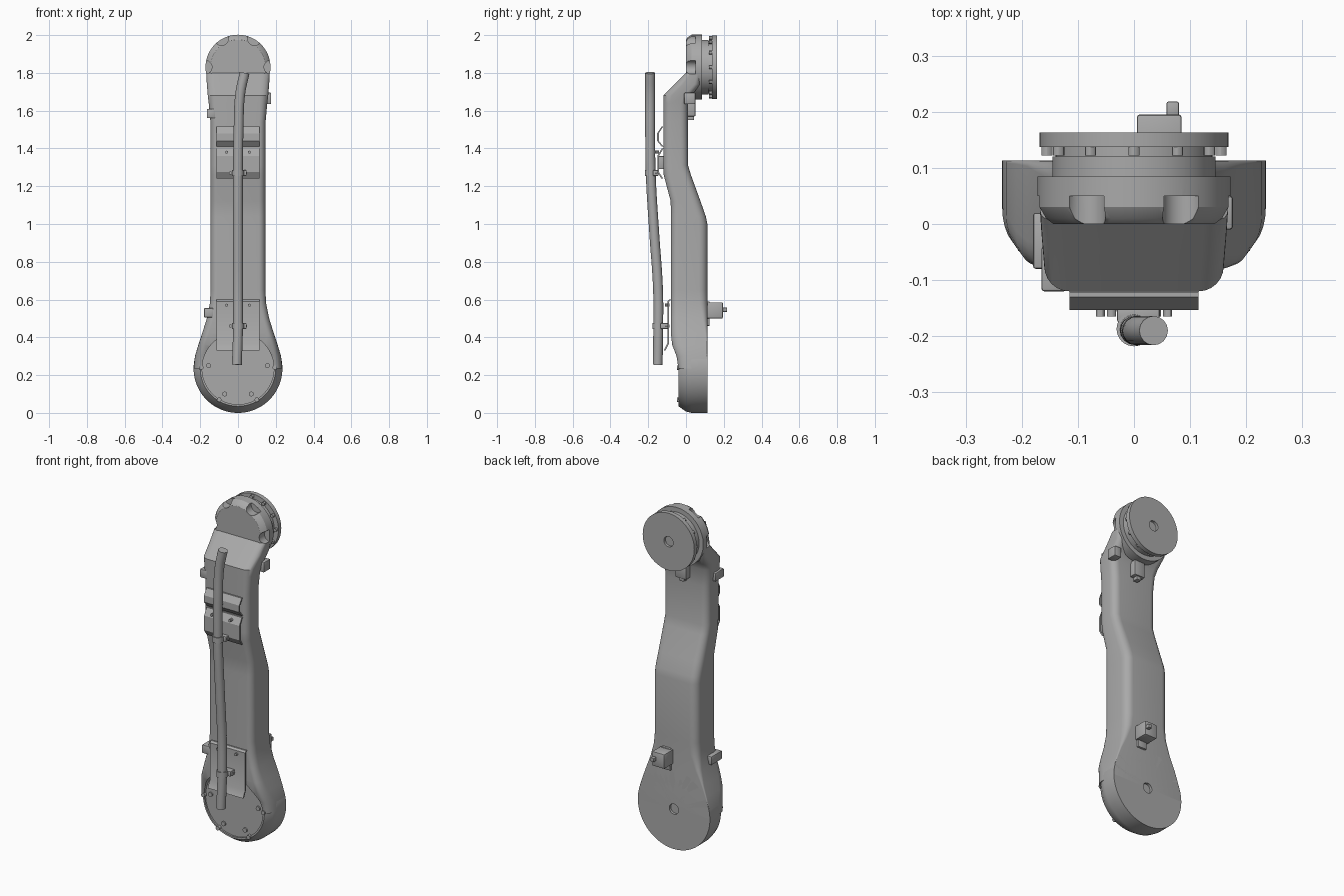
import bpy, bmesh, math
from mathutils import Vector

cube = bpy.data.objects.get("Cube")
if cube:
    bpy.data.objects.remove(cube, do_unlink=True)

grey = bpy.data.materials.new("machine_grey")
grey.use_nodes = True
grey.diffuse_color = (0.4, 0.4, 0.4, 1)
grey.node_tree.nodes["Principled BSDF"].inputs["Base Color"].default_value = (0.4, 0.4, 0.4, 1)


def activate(ob):
    for other in bpy.context.view_layer.objects:
        other.select_set(False)
    ob.select_set(True)
    bpy.context.view_layer.objects.active = ob


def smooth(ob, angle=30):
    activate(ob)
    bpy.ops.object.shade_smooth_by_angle(angle=math.radians(angle))
    return ob


def finish(name, bm):
    bmesh.ops.remove_doubles(bm, verts=bm.verts, dist=1e-5)
    bmesh.ops.recalc_face_normals(bm, faces=bm.faces)
    mesh = bpy.data.meshes.new(name)
    bm.to_mesh(mesh)
    bm.free()
    mesh.materials.append(grey)
    ob = bpy.data.objects.new(name, mesh)
    bpy.context.collection.objects.link(ob)
    return smooth(ob)


def skin(bm, rings, closed):
    """Join consecutive rings of points with quads."""
    rows = [[bm.verts.new(p) for p in ring] for ring in rings]
    for a, b in zip(rows, rows[1:]):
        n = len(a)
        for i in range(n):
            bm.faces.new((a[i], a[(i + 1) % n], b[(i + 1) % n], b[i]))
    if closed:
        bm.faces.new(rows[0])
        bm.faces.new(rows[-1])


def lathe(name, profile, x, z, n=64):
    """Turn (radius, y) points about an axis parallel to y."""
    bm = bmesh.new()
    angles = [math.tau * i / n for i in range(n)]
    rings = [[(x + max(r, 1e-7) * math.cos(a), y, z + max(r, 1e-7) * math.sin(a))
              for a in angles] for r, y in profile]
    skin(bm, rings, False)
    bmesh.ops.remove_doubles(bm, verts=bm.verts, dist=1e-5)
    return finish(name, bm)


def cylinder(name, r, y0, y1, x, z, n=20):
    return lathe(name, [(0, y0), (r, y0), (r, y1), (0, y1)], x, z, n)


def box(name, x, y, z, bevel=0.005):
    bm = bmesh.new()
    bmesh.ops.create_cube(bm, size=1)
    for v in bm.verts:
        v.co = Vector([(lo + hi) / 2 + c * (hi - lo) for c, (lo, hi) in zip(v.co, (x, y, z))])
    bmesh.ops.bevel(bm, geom=bm.edges[:], offset=bevel, segments=2, profile=0.5, affect='EDGES')
    return finish(name, bm)


def sheet(name, path, half_width, thick=0.009):
    """Bent sheet following (y, z) points."""
    bm = bmesh.new()
    outline = [(y, z) for y, z in path] + [(y + thick, z) for y, z in reversed(path)]
    skin(bm, [[(x, y, z) for y, z in outline] for x in (-half_width, half_width)], True)
    return finish(name, bm)


def cut(targets, cutters):
    for ob in targets:
        for c in cutters:
            mod = ob.modifiers.new("cut", 'BOOLEAN')
            mod.operation, mod.solver, mod.object = 'DIFFERENCE', 'EXACT', c
            activate(ob)
            bpy.ops.object.modifier_apply(modifier=mod.name)
        smooth(ob)
    for c in cutters:
        bpy.data.objects.remove(c, do_unlink=True)


def section(z, w, front, back, fx, fy, rb):
    """Rounded rectangle with separate front and back corner sizes."""
    pts = []
    corners = ((1, 1, rb, rb), (-1, 1, rb, rb), (-1, -1, fx, fy), (1, -1, fx, fy))
    for q, (sx, sy, rx, ry) in enumerate(corners):
        for i in range(7):
            a = math.pi / 2 * (q + i / 6)
            edge = back if sy > 0 else front
            pts.append((sx * (w - rx) + rx * math.cos(a), edge - sy * ry + ry * math.sin(a), z))
    return pts


# Main arm casting: z, half width, front, back, corner sizes
LOW, HIGH = 0.235, 1.83
arm_sections = [
    (LOW, .235, -.04, .113, .035, .07, .004),
    (.30, .228, -.05, .113, .035, .07, .004),
    (.36, .210, -.073, .113, .035, .06, .006),
    (.42, .190, -.08, .113, .035, .05, .01),
    (.50, .165, -.08, .113, .035, .04, .025),
    (.58, .149, -.08, .113, .035, .04, .04),
    (.65, .145, -.08, .113, .035, .04, .045),
    (1.00, .145, -.08, .113, .035, .04, .045),
    (1.04, .145, -.08, .105, .035, .04, .045),
    (1.12, .145, -.081, .077, .035, .04, .045),
    (1.26, .145, -.118, .026, .035, .04, .04),
    (1.31, .145, -.12, .011, .035, .04, .04),
    (1.54, .146, -.12, .01, .035, .04, .04),
    (1.64, .155, -.12, .012, .04, .04, .04),
    (1.68, .160, -.12, .03, .045, .045, .04),
    (1.74, .165, -.06, .075, .045, .045, .03),
    (1.80, .168, 0, .08, .045, .03, .02),
    (1.82, .168, .002, .08, .04, .03, .02),
]
bm = bmesh.new()
skin(bm, [section(*s) for s in arm_sections], True)
arm = finish("arm_casting", bm)

# Round lower housing with recessed front cover
lower = lathe("lower_housing", [
    (0, .113), (.235, .113), (.235, .03), (.228, .0), (.2, -.04),
    (.19, -.04), (.19, -.03), (0, -.03)], 0, LOW, 96)
cut([arm], [cylinder("cover_cutter", .19, -.2, -.03, 0, LOW, 96)])
cut([arm, lower], [cylinder("shaft_cutter", .03, .098, .2, 0, LOW, 32)])
for side in (-1, 1):
    for x, z in ((.155, .25), (.07, .1)):
        cylinder("cover_bolt", .013, -.038, -.028, side * x, z)
    for x, z in ((.195, .24), (.1, .07)):
        cylinder("rim_bolt", .012, -.048, -.02, side * x, z)

# Round upper head with scalloped front edge
head = lathe("upper_head", [
    (0, 0), (.145, 0), (.16, .01), (.172, .03), (.172, .085), (.145, .085),
    (.145, .12), (.14, .12), (.14, .14), (0, .14)], 0, HIGH, 96)
scallops = []
for k in range(4):
    a = math.radians(60 * k)
    scallops.append(cylinder("scallop_cutter", .036, -.05, .05,
                             .174 * math.cos(a), HIGH + .174 * math.sin(a), 32))
cut([head, arm], scallops)

# Mounting flange and its bolts
lathe("mounting_flange", [(0, .137), (.168, .137), (.168, .163), (.03, .163),
                          (.03, .148), (0, .148)], 0, HIGH, 96)
for k in range(12):
    a = math.tau * k / 12
    cylinder("flange_bolt", .01, .122, .139, .155 * math.cos(a), HIGH + .155 * math.sin(a), 12)

# Bent sheet brackets that carry the hose
sheet("upper_bracket_top", [(-.13, 1.515), (-.153, 1.48), (-.153, 1.44), (-.128, 1.41)], .115)
sheet("upper_bracket_bottom", [(-.128, 1.4), (-.152, 1.36), (-.152, 1.275), (-.13, 1.24)], .115)
box("bracket_spacer", (-.075, .075), (-.147, -.115), (1.29, 1.36))
sheet("lower_bracket", [(-.088, .6), (-.098, .59), (-.098, .37), (-.118, .33)], .115)
for side in (-1, 1):
    for x, y, z in ((.06, -.153, 1.38), (.04, -.153, 1.27), (.06, -.098, .57), (.04, -.098, .46)):
        cylinder("bracket_screw", .008, y - .012, y + .01, side * x, z, 12)

# Flexible hose
path = [(.035, -.19, 1.8), (.012, -.19, 1.69), (.003, -.19, 1.5), (0, -.186, 1.25),
        (0, -.168, .95), (0, -.148, .65), (0, -.147, .45), (-.006, -.15, .255)]
curve = bpy.data.curves.new("hose", 'CURVE')
curve.dimensions = '3D'
curve.bevel_depth, curve.bevel_resolution = .026, 6
curve.use_fill_caps = True
spline = curve.splines.new('BEZIER')
spline.bezier_points.add(len(path) - 1)
for point, co in zip(spline.bezier_points, path):
    point.co = co
    point.handle_left_type = point.handle_right_type = 'AUTO'
curve.materials.append(grey)
hose = bpy.data.objects.new("hose", curve)
bpy.context.collection.objects.link(hose)
activate(hose)
bpy.ops.object.convert(target='MESH')
smooth(bpy.context.view_layer.objects.active, 40)

# Hose clamps with tabs
for y, z, base in ((-.187, 1.27, -.145), (-.147, .46, -.093)):
    bm = bmesh.new()
    bmesh.ops.create_cone(bm, cap_ends=True, segments=32, radius1=.031, radius2=.031, depth=.034)
    bmesh.ops.translate(bm, vec=(0, y, z), verts=bm.verts)
    finish("hose_clamp", bm)
    box("clamp_tab", (-.03, .045), (y + .012, base), (z - .015, z + .015), .003)

# Side brackets and connectors
box("upper_side_block", (-.165, -.12), (-.12, -.04), (1.56, 1.61))
box("lower_side_block", (-.18, -.13), (-.08, .02), (.505, .555))
box("upper_side_connector", (.13, .176), (-.01, .05), (1.635, 1.695))
box("neck_connector", (-.035, .035), (0, .05), (1.57, 1.66))
box("neck_plug", (-.015, .015), (.01, .042), (1.55, 1.58), .003)
box("back_connector_base", (.015, .075), (.1, .125), (.46, .59))
box("back_connector", (.005, .085), (.11, .195), (.5, .585))
box("back_connector_stud", (.058, .08), (.19, .218), (.535, .557), .003)
